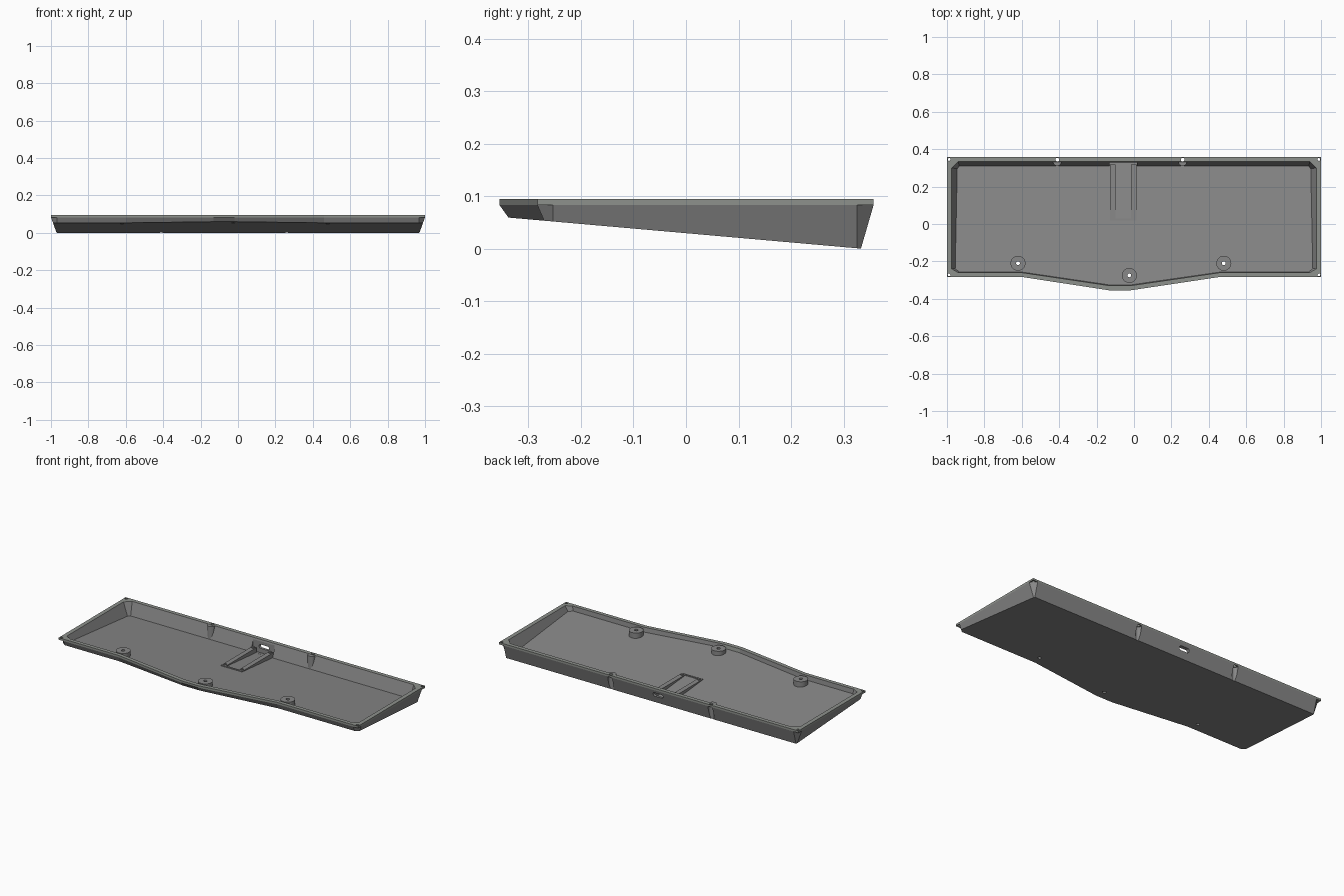
import bpy, bmesh, math
from mathutils import Matrix

if "Cube" in bpy.data.objects:
    bpy.data.objects.remove(bpy.data.objects["Cube"])

TOP, LIP, THICK = 0.095, 0.083, 0.015


def material(name, rgb):
    m = bpy.data.materials.new(name)
    m.diffuse_color = (*rgb, 1)
    m.use_nodes = True
    m.node_tree.nodes["Principled BSDF"].inputs["Base Color"].default_value = m.diffuse_color
    return m


BODY = material("body grey", (0.25, 0.25, 0.25))
RIM = material("rim grey", (0.27, 0.285, 0.265))


def under(y):
    """Height of the sloping underside."""
    return 0.0295 - 0.088 * y


def floor(y):
    return under(y) + THICK


def finish(name, bm, mats=(BODY,)):
    bmesh.ops.recalc_face_normals(bm, faces=bm.faces)
    me = bpy.data.meshes.new(name)
    bm.to_mesh(me)
    bm.free()
    ob = bpy.data.objects.new(name, me)
    bpy.context.collection.objects.link(ob)
    for m in mats:
        me.materials.append(m)
    return ob


def loft(name, rings, mats=(BODY,), closed=False):
    """Join rings of equal point count; cap the ends unless closed."""
    bm = bmesh.new()
    vs = [[bm.verts.new(p) for p in r] for r in rings]
    n = len(vs[0])
    for a, b in zip(vs, vs[1:]):
        for i in range(n):
            j = (i + 1) % n
            bm.faces.new((a[i], a[j], b[j], b[i]))
    bm.faces.new(vs[0])
    bm.faces.new(vs[-1])
    return finish(name, bm, mats)


def prism(name, pts, z0, z1, mats=(BODY,)):
    """Extrude a flat outline; z0 / z1 may be numbers or functions of y."""
    f = lambda z, y: z(y) if callable(z) else z
    return loft(name, [[(x, y, f(z, y)) for x, y in pts] for z in (z0, z1)], mats)


def box(name, x0, x1, y0, y1, z0, z1):
    return prism(name, [(x0, y0), (x1, y0), (x1, y1), (x0, y1)], z0, z1)


def circle(x, y, r, n=24):
    return [(x + r * math.cos(math.tau * i / n), y + r * math.sin(math.tau * i / n))
            for i in range(n)]


def cut(ob, cutters):
    bpy.context.view_layer.objects.active = ob
    for c in cutters:
        c.hide_render = True
        m = ob.modifiers.new("cut", 'BOOLEAN')
        m.operation, m.solver, m.object = 'DIFFERENCE', 'EXACT', c
        bpy.ops.object.modifier_apply(modifier=m.name)
    for c in cutters:
        bpy.data.objects.remove(c, do_unlink=True)


def outline(side_x, cx, back, cy_back, front, cy_front, bulge):
    """Tray outline with clipped corners and a bulging front edge."""
    xb, xf = side_x(cy_back), side_x(cy_front)
    return [(xb, cy_back), (cx, back), (-cx, back), (-xb, cy_back),
            (-xf, cy_front), (-cx, front), (-0.60, front), (-0.13, bulge),
            (-0.02, bulge), (0.46, front), (cx, front), (xf, cy_front)]


# Main tray: lip band, tapered wall, underside and hollow inside
edge = outline(lambda y: 1.0, 0.968, 0.357, 0.325, -0.283, -0.253, -0.355)
base = outline(lambda y: 1 - 0.36 * (LIP - under(y)), 0.968, 0.333, 0.325,
               -0.270, -0.253, -0.338)
mouth = outline(lambda y: 0.975, 0.940, 0.333, 0.300, -0.260, -0.240, -0.330)
well = outline(lambda y: 0.951 - 0.02 * y, 0.934, 0.310, 0.295, -0.257, -0.238, -0.326)
tray = loft("tray", [[(x, y, under(y)) for x, y in base],
                     [(x, y, LIP) for x, y in edge],
                     [(x, y, TOP) for x, y in edge],
                     [(x, y, TOP) for x, y in mouth],
                     [(x, y, floor(y)) for x, y in well]], (BODY, RIM))

# Screw positions
posts = [(-0.62, -0.21), (-0.025, -0.275), (0.48, -0.21)]
grooves = [-0.41, 0.26]

# Port slot, port recess, back grooves and screw holes cut out of the tray
slot = []
for i in range(24):
    a = math.tau * (i + 0.5) / 24
    slot.append((-0.057 + math.copysign(0.022, math.cos(a)) + 0.012 * math.cos(a),
                 0.054 + 0.012 * math.sin(a)))
cutters = [box("recess", -0.13, 0.015, 0.28, 0.33, lambda y: floor(y) + 0.0005, 0.12),
           loft("slot", [[(x, y, z) for x, z in slot] for y in (0.30, 0.40)])]
for x in grooves:
    cutters.append(prism("groove", circle(x, 0.347, 0.016), -0.05, LIP))
    cutters.append(prism("groove_hole", circle(x, 0.344, 0.010), 0.06, 0.12))
for x, y in posts:
    cutters.append(prism("post_hole", circle(x, y, 0.010), -0.05, 0.15))
cut(tray, cutters)
for p in tray.data.polygons:
    p.material_index = 1 if p.center.z > LIP + 0.001 else 0

# Corner lugs with screw holes, overhanging the clipped corners
for s in (-1, 1):
    for name, y, yc, yh in (("back", 0.357, 0.325, 0.345), ("front", -0.283, -0.253, -0.271)):
        lug = prism(f"{name}_corner_lug", [(s, y), (s, yc), (s * 0.968, y)], LIP, TOP, (RIM,))
        cut(lug, [prism("lug_hole", circle(s * 0.988, yh, 0.008, 16), 0, 0.2)])

# Round floor posts with through holes
for x, y in posts:
    post = prism("floor_post", circle(x, y, 0.040, 32), lambda v: floor(v) - 0.004, 0.092)
    cut(post, [prism("hole", circle(x, y, 0.010), -0.05, 0.15)])
    bpy.context.view_layer.objects.active = post
    post.select_set(True)
    bpy.ops.object.shade_smooth_by_angle()
    post.select_set(False)

# Half-round bumps on the inner back wall behind the grooves
for x in grooves:
    half = [(x + 0.023 * math.cos(math.pi * i / 10), 0.334 - 0.024 * math.sin(math.pi * i / 10))
            for i in range(11)]
    bump = prism("groove_bump", half, 0.018, TOP - 0.001)
    cut(bump, [prism("groove", circle(x, 0.347, 0.016), -0.05, LIP),
               prism("hole", circle(x, 0.344, 0.010), 0.06, 0.12)])

# Level board rails rising from the sloping floor, with end bar and pegs
sunk = lambda y: floor(y) - 0.004
for x0, x1 in ((-0.128, -0.100), (-0.015, 0.013)):
    box("board_rail", x0, x1, 0.03, 0.318, sunk, 0.046)
    for y in (0.040, 0.305):
        prism("rail_peg", circle((x0 + x1) / 2, y, 0.008, 16), 0.04, 0.052)
box("rail_end_bar", -0.128, 0.013, 0.02, 0.03, sunk, 0.047)
